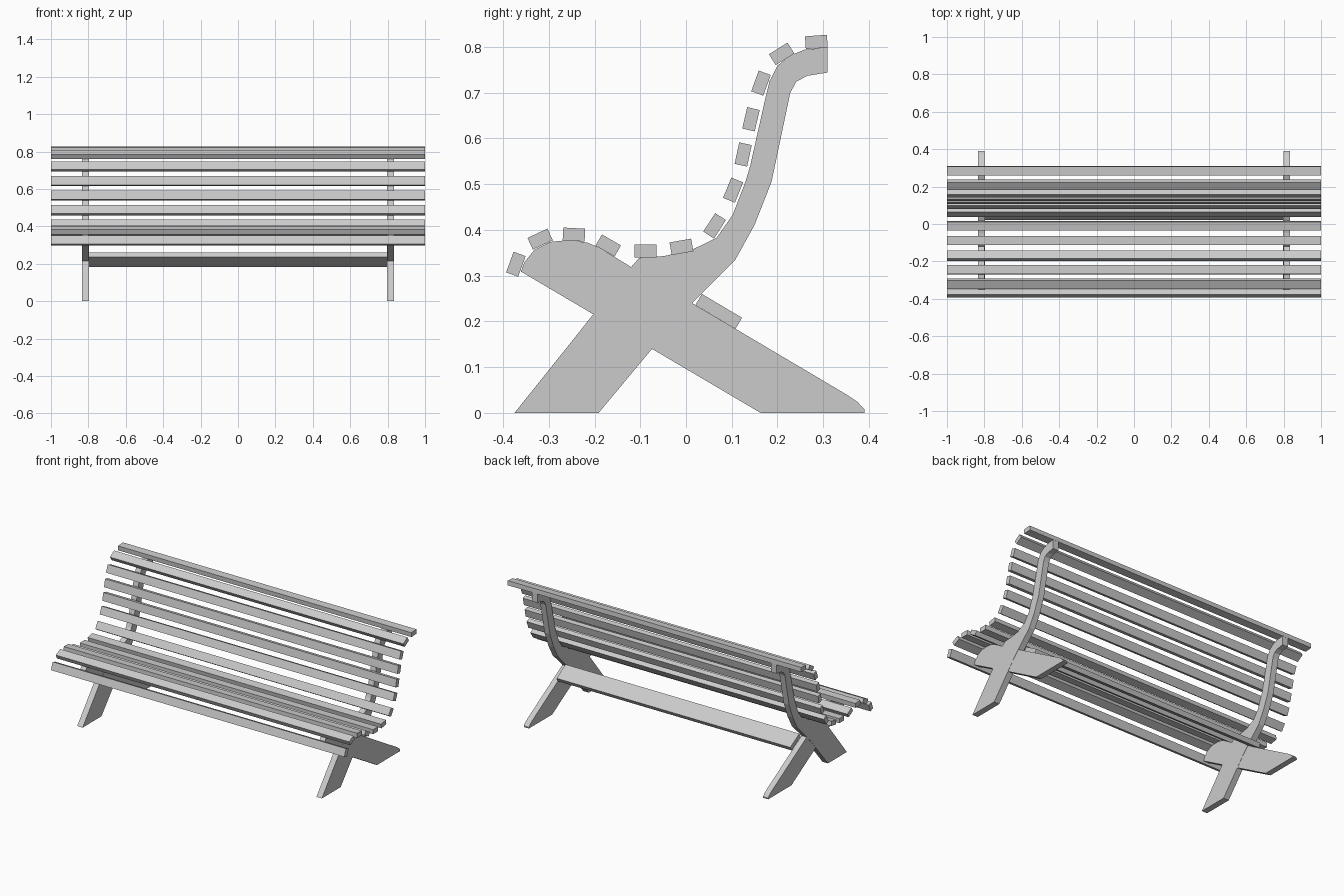
import bpy, bmesh
from math import cos, sin, radians


def extrude_profile(name, pts, x0, x1):
    """Solid from a side (y, z) outline extruded along x."""
    bm = bmesh.new()
    face = bm.faces.new([bm.verts.new((x0, y, z)) for y, z in pts])
    ext = bmesh.ops.extrude_face_region(bm, geom=[face])
    moved = [v for v in ext["geom"] if isinstance(v, bmesh.types.BMVert)]
    bmesh.ops.translate(bm, verts=moved, vec=(x1 - x0, 0, 0))
    bmesh.ops.recalc_face_normals(bm, faces=bm.faces)
    mesh = bpy.data.meshes.new(name)
    bm.to_mesh(mesh)
    bm.free()
    obj = bpy.data.objects.new(name, mesh)
    bpy.context.collection.objects.link(obj)
    return obj


def board(name, y, z, angle, width, thick, half_len):
    """Rectangular board along x, its width tilted by angle degrees."""
    c, s = cos(radians(angle)), sin(radians(angle))
    pts = [(y + a * width / 2 * c - b * thick / 2 * s,
            z + a * width / 2 * s + b * thick / 2 * c)
           for a, b in ((-1, -1), (1, -1), (1, 1), (-1, 1))]
    return extrude_profile(name, pts, -half_len, half_len)


# Curved back support running down into the front leg
back_profile = [
    (-0.375, 0), (-0.191, 0), (-0.025, 0.199), (0.034, 0.261),
    (0.108, 0.335), (0.150, 0.411), (0.187, 0.505), (0.228, 0.700),
    (0.241, 0.724), (0.265, 0.737), (0.309, 0.744), (0.309, 0.799),
    (0.259, 0.794), (0.226, 0.781), (0.200, 0.759), (0.183, 0.726),
    (0.174, 0.690), (0.141, 0.543), (0.130, 0.505), (0.102, 0.433),
    (0.067, 0.383), (0.014, 0.357), (-0.047, 0.343), (-0.102, 0.339),
    (-0.120, 0.319)]

# Rounded seat support running down into the rear leg
seat_profile = [
    (0.163, 0), (0.390, 0), (0.390, 0.008), (0.375, 0.024), (0.353, 0.039),
    (0.108, 0.184), (-0.120, 0.319), (-0.189, 0.361), (-0.215, 0.372),
    (-0.255, 0.378), (-0.296, 0.374), (-0.331, 0.357), (-0.353, 0.330),
    (-0.361, 0.309)]

for side, label in ((-1, "left"), (1, "right")):
    extrude_profile(f"{label}_back_support", back_profile, side * 0.797, side * 0.834)
    extrude_profile(f"{label}_seat_support", seat_profile, side * 0.798, side * 0.833)

# Stretcher plank between the rear legs
board("stretcher", 0.0715, 0.222, -30.7, 0.102, 0.028, 0.797)

# Slats following the seat and back curve: y, z, tilt
slats = [
    (-0.372, 0.325, 70), (-0.319, 0.380, 25), (-0.245, 0.390, -3),
    (-0.170, 0.366, -30), (-0.0885, 0.354, 0), (-0.010, 0.363, 10),
    (0.0625, 0.409, 57), (0.103, 0.487, 68), (0.125, 0.565, 78),
    (0.142, 0.642, 77), (0.164, 0.721, 70), (0.209, 0.785, 32),
    (0.285, 0.811, 4)]
for i, (y, z, tilt) in enumerate(slats):
    part = "seat_slat" if i < 6 else "back_slat"
    board(f"{part}_{i + 1}", y, z, tilt, 0.048, 0.028, 1.0)
